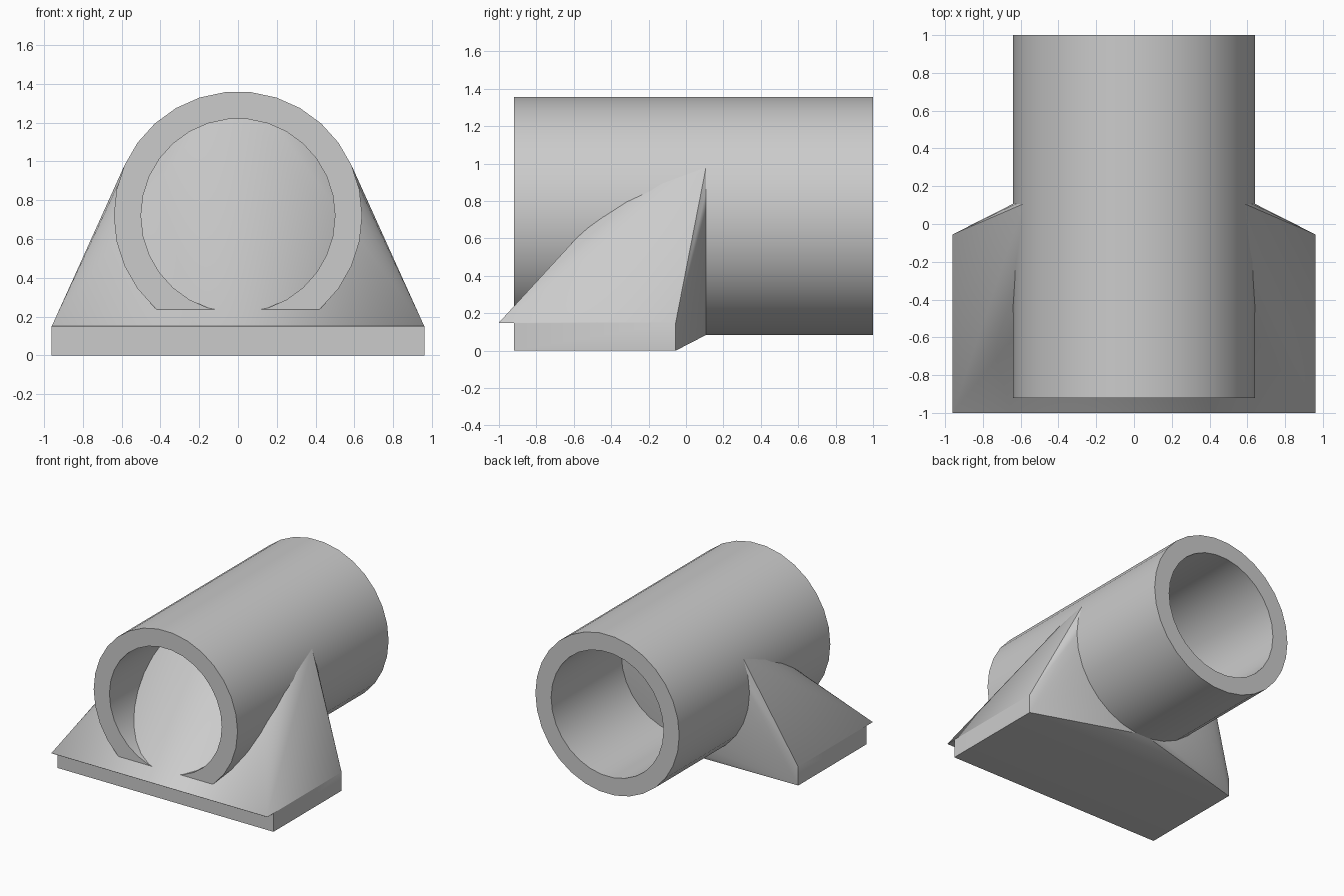
import bpy, bmesh, math

if "Cube" in bpy.data.objects:
    bpy.data.objects.remove(bpy.data.objects["Cube"])

SIDES, AXIS_Z, OUTER, INNER = 30, 0.72, 0.64, 0.5
HALF_W, LIP_Y, FRONT_Y, BACK_Y, BASE_H = 0.96, -1.0, -0.92, -0.055, 0.15
DISC_Y = 0.107

grey = bpy.data.materials.new("plain grey")
grey.use_nodes = True
colour = (0.6, 0.6, 0.6, 1)
grey.diffuse_color = colour
grey.node_tree.nodes["Principled BSDF"].inputs["Base Color"].default_value = colour


def add_object(name, bm):
    bmesh.ops.recalc_face_normals(bm, faces=bm.faces)
    mesh = bpy.data.meshes.new(name)
    bm.to_mesh(mesh)
    bm.free()
    mesh.materials.append(grey)
    ob = bpy.data.objects.new(name, mesh)
    bpy.context.collection.objects.link(ob)
    return ob


def smooth(ob):
    bpy.ops.object.select_all(action='DESELECT')
    ob.select_set(True)
    bpy.context.view_layer.objects.active = ob
    bpy.ops.object.shade_smooth_by_angle(angle=math.radians(30))


def circle(bm, radius, y):
    steps = [2 * math.pi * i / SIDES for i in range(SIDES)]
    return [bm.verts.new((radius * math.cos(a), y, AXIS_Z + radius * math.sin(a)))
            for a in steps]


# Thick-walled tube along y
bm = bmesh.new()
loops = [circle(bm, r, y) for r, y in
         ((OUTER, FRONT_Y), (OUTER, 1), (INNER, 1), (INNER, FRONT_Y))]
for a, b in zip(loops, loops[1:] + loops[:1]):
    for i in range(SIDES):
        j = (i + 1) % SIDES
        bm.faces.new((a[i], a[j], b[j], b[i]))
smooth(add_object("tube", bm))

# Solid foot: hull from the rectangular base to a disc inside the tube
bm = bmesh.new()
circle(bm, OUTER, DISC_Y)
for x in (-HALF_W, HALF_W):
    for y, z in ((LIP_Y, BASE_H), (FRONT_Y, 0), (BACK_Y, 0), (BACK_Y, BASE_H)):
        bm.verts.new((x, y, z))
bmesh.ops.convex_hull(bm, input=bm.verts)
bmesh.ops.dissolve_limit(bm, angle_limit=0.002, verts=bm.verts, edges=bm.edges)
foot = add_object("foot", bm)

# Notch under the front lip
bm = bmesh.new()
bmesh.ops.create_cube(bm, size=1)
bmesh.ops.scale(bm, vec=(3, 1, 1), verts=bm.verts)
bmesh.ops.translate(bm, vec=(0, FRONT_Y - 0.5, BASE_H - 0.502), verts=bm.verts)
notch = add_object("notch_cutter", bm)
notch.hide_render = True
notch.hide_set(True)

cut = foot.modifiers.new("lip notch", 'BOOLEAN')
cut.operation = 'DIFFERENCE'
cut.solver = 'EXACT'
cut.object = notch
bpy.context.view_layer.objects.active = foot
bpy.ops.object.modifier_apply(modifier=cut.name)
bpy.data.objects.remove(notch)
smooth(foot)
